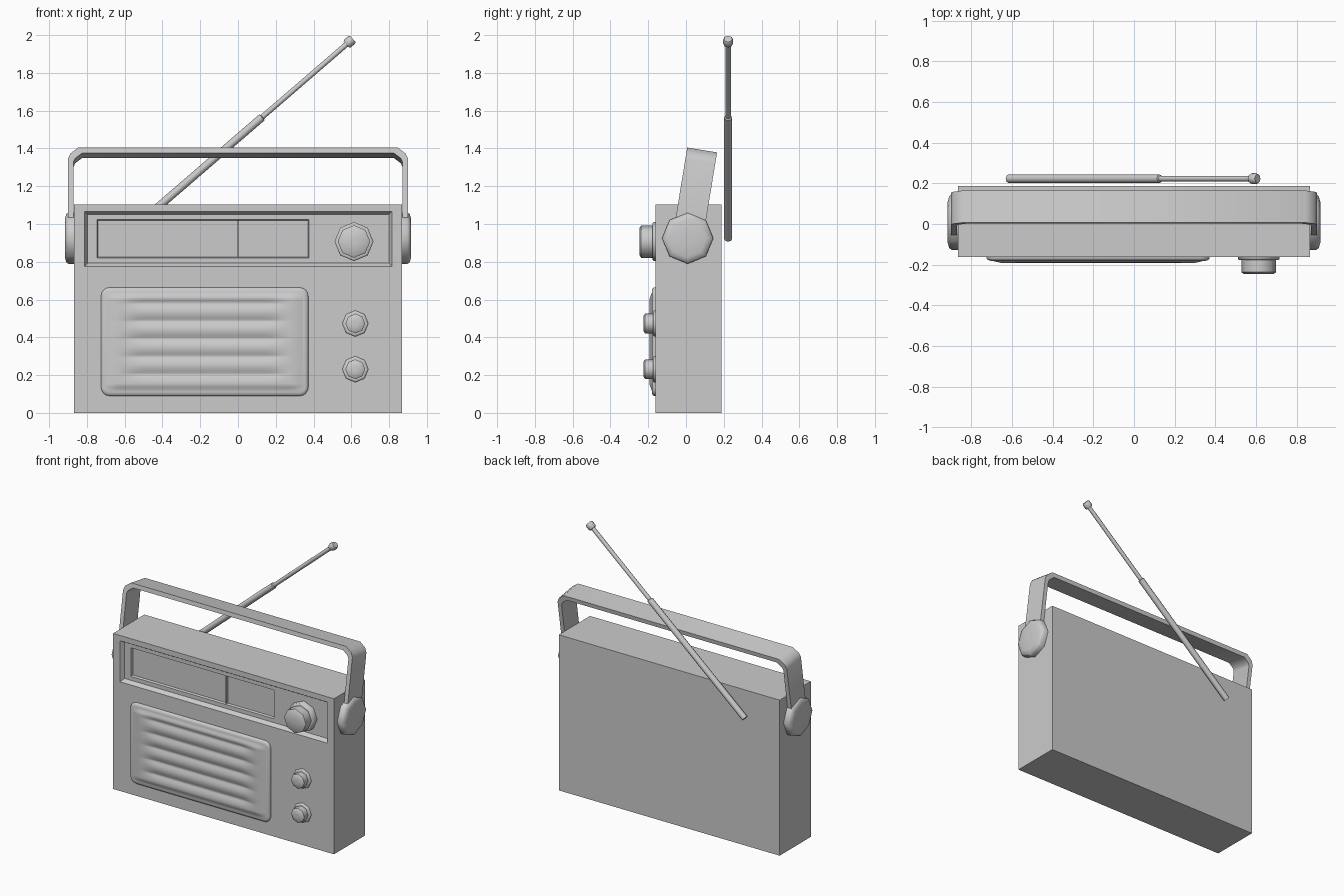
import bpy, bmesh, math
from mathutils import Matrix, Vector

if "Cube" in bpy.data.objects:
    bpy.data.objects.remove(bpy.data.objects["Cube"])


def finish(name, bm, smooth=None):
    bmesh.ops.recalc_face_normals(bm, faces=bm.faces)
    mesh = bpy.data.meshes.new(name)
    bm.to_mesh(mesh)
    bm.free()
    ob = bpy.data.objects.new(name, mesh)
    bpy.context.collection.objects.link(ob)
    if smooth:
        bpy.ops.object.select_all(action='DESELECT')
        ob.select_set(True)
        bpy.context.view_layer.objects.active = ob
        bpy.ops.object.shade_smooth_by_angle(angle=math.radians(smooth))
    return ob


def loft(name, rings, smooth=None, matrix=Matrix()):
    """Skin a list of equal-length closed rings and cap both ends."""
    bm = bmesh.new()
    loops = [[bm.verts.new(matrix @ Vector(p)) for p in ring] for ring in rings]
    n = len(loops[0])
    for a, b in zip(loops, loops[1:]):
        for i in range(n):
            j = (i + 1) % n
            bm.faces.new((a[i], a[j], b[j], b[i]))
    bm.faces.new(loops[0])
    bm.faces.new(loops[-1])
    return finish(name, bm, smooth)


def lathe(name, profile, matrix, sides=8):
    """Turned part from (radius, height) pairs along local z."""
    rings = [[(r * math.cos(2 * math.pi * i / sides),
               r * math.sin(2 * math.pi * i / sides), h) for i in range(sides)]
             for r, h in profile]
    return loft(name, rings, 50, matrix)


def rect(x0, x1, z0, z1, y):
    return [(x0, y, z0), (x1, y, z0), (x1, y, z1), (x0, y, z1)]


def rounded_rect(x0, x1, z0, z1, r, y, seg=4):
    pts = []
    for k, (cx, cz) in enumerate([(x1 - r, z1 - r), (x0 + r, z1 - r),
                                  (x0 + r, z0 + r), (x1 - r, z0 + r)]):
        for s in range(seg + 1):
            a = math.pi / 2 * (k + s / seg)
            pts.append((cx + r * math.cos(a), y, cz + r * math.sin(a)))
    return pts


def smoothstep(t):
    t = max(0.0, min(1.0, t))
    return t * t * (3 - 2 * t)


FRONT, BACK = -0.162, 0.188

# Case: nested rings form the box, the tuning recess and the dial window
loft("radio_case", [
    rect(-0.867, 0.867, 0, 1.104, BACK),
    rect(-0.867, 0.867, 0, 1.104, FRONT),
    rect(-0.812, 0.815, 0.775, 1.066, FRONT),
    rect(-0.796, 0.799, 0.793, 1.05, FRONT + 0.027),
    rect(-0.746, 0.376, 0.821, 1.024, FRONT + 0.027),
    rect(-0.741, 0.371, 0.826, 1.019, FRONT + 0.042)])

# Dial needle
loft("dial_needle", [rect(-0.004, 0.004, 0.826, 1.019, FRONT + 0.045),
                     rect(-0.004, 0.004, 0.826, 1.019, FRONT + 0.03)])

# Speaker plate with rounded corners and edge
loft("speaker_plate", [
    rounded_rect(-0.725 + d, 0.372 - d, 0.09 + d, 0.664 - d, 0.045 - d, y)
    for d, y in [(0, FRONT + 0.005), (0, -0.17), (0.006, -0.177), (0.018, -0.181)]], 50)

# Speaker grille: padded sheet with five grooves fading out at the ends
bm = bmesh.new()
NX, NZ = 40, 84
X0, X1, Z0, Z1 = -0.70, 0.347, 0.113, 0.641
grid = []
for i in range(NX + 1):
    x = X0 + (X1 - X0) * i / NX
    ex = min(x - X0, X1 - x)
    col = []
    for j in range(NZ + 1):
        z = Z0 + (Z1 - Z0) * j / NZ
        ez = min(z - Z0, Z1 - z)
        pad = smoothstep(ex / 0.05) * smoothstep(ez / 0.04)
        t = (z - 0.393) / 0.094
        groove = (1 - abs(math.sin(math.pi * t))) if abs(t) < 2.5 else 0
        y = -0.1805 - 0.012 * pad + 0.013 * groove * smoothstep((ex - 0.05) / 0.15) * pad
        col.append(bm.verts.new((x, min(y, -0.1813) if pad else -0.1805, z)))
    grid.append(col)
for i in range(NX):
    for j in range(NZ):
        bm.faces.new((grid[i][j], grid[i + 1][j], grid[i + 1][j + 1], grid[i][j + 1]))
grille = finish("speaker_grille", bm, 80)

# Knobs: eight-sided collar with a smaller grip
for name, x, z, r, grip, back, mid, tip in [
        ("tuning_knob", 0.614, 0.907, 0.103, 0.086, -0.13, -0.177, -0.245),
        ("volume_knob", 0.621, 0.473, 0.069, 0.052, -0.155, -0.174, -0.225),
        ("tone_knob", 0.621, 0.231, 0.069, 0.052, -0.155, -0.174, -0.225)]:
    lathe(name, [(r, -back), (r, -mid - 0.005), (r - 0.006, -mid), (grip, -mid),
                 (grip, -tip - 0.008), (grip - 0.012, -tip), (0.01, -tip)],
          Matrix.Translation((x, 0, z)) @ Matrix.Rotation(math.pi / 2, 4, 'X'))

# Handle pivots, one on each side
PIVOT = Vector((0, 0.009, 0.925))
for side, s in [("left", -1), ("right", 1)]:
    lathe(side + "_handle_pivot", [(0.136, 0.86), (0.136, 0.897), (0.128, 0.909),
                                   (0.10, 0.917), (0.02, 0.917)],
          Matrix.Translation(PIVOT) @ Matrix.Rotation(s * math.pi / 2, 4, 'Y'))

# Handle: flat strap following a chamfered arch, tilted backwards
outer = [(0.90, 0.0), (0.90, 0.413), (0.887, 0.442), (0.845, 0.473)]
inner = [(0.871, 0.0), (0.871, 0.395), (0.862, 0.415), (0.825, 0.443)]
pairs = list(zip(outer, inner))
path = [(s, p) for s, seq in ((-1, pairs), (1, pairs[::-1])) for p in seq]
W = 0.08
loft("carry_handle", [[(s * o[0], -W, o[1]), (s * o[0], W, o[1]),
                       (s * i[0], W, i[1]), (s * i[0], -W, i[1])]
                      for s, (o, i) in path], 50,
     Matrix.Translation(PIVOT) @ Matrix.Rotation(math.radians(-9.3), 4, 'X'))

# Telescopic antenna: two tubes and an end button
start, end = Vector((-0.618, 0.223, 0.922)), Vector((0.608, 0.223, 1.98))
axis = end - start
L = axis.length
lathe("antenna", [(0.021, 0), (0.021, 0.983), (0.014, 0.987), (0.014, L - 0.045),
                  (0.022, L - 0.045), (0.027, L - 0.036), (0.027, L - 0.008),
                  (0.022, L)],
      Matrix.Translation(start) @ Matrix.Rotation(math.atan2(axis.x, axis.z), 4, 'Y'))
